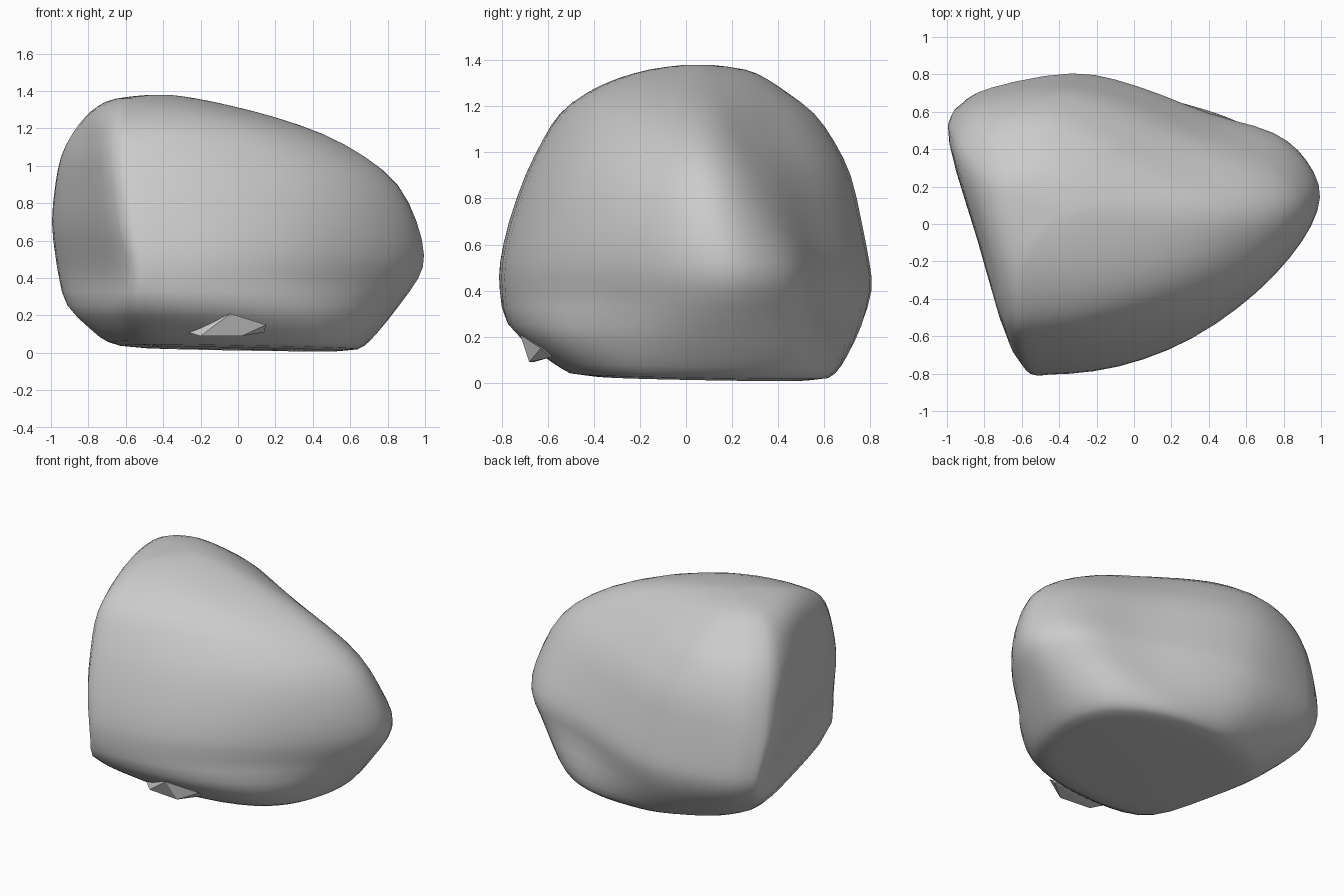
import bpy, bmesh
from mathutils import Vector

if "Cube" in bpy.data.objects:
    bpy.data.objects.remove(bpy.data.objects["Cube"])

# plan outlines of the boulder: foot, widest part, and shoulder near the top
LOW = [(-.6, .26), (-.54, .4), (-.43, .5), (-.2, .6), (0, .62), (.25, .6), (.45, .52), (.58, .4),
       (.65, .2), (.63, -.04), (.55, -.24), (.39, -.39), (.12, -.48), (-.22, -.5), (-.45, -.41), (-.55, -.08)]
MID = [(-1, .52), (-.96, .64), (-.8, .73), (-.35, .81), (0, .74), (.4, .59), (.75, .49), (.93, .34),
       (1, .15), (.9, -.09), (.65, -.37), (.3, -.62), (-.1, -.77), (-.48, -.81), (-.62, -.75), (-.82, -.1)]
TOP = [(-.9, .28), (-.86, .42), (-.74, .52), (-.48, .57), (-.2, .49), (.03, .36), (.27, .23), (.43, .14),
       (.5, .04), (.47, -.08), (.34, -.25), (.11, -.41), (-.22, -.53), (-.53, -.57), (-.68, -.52), (-.8, -.08)]

# z, then x and y extents at that height
LEVELS = [(.02, -.58, .62, -.49, .60), (.05, -.70, .68, -.54, .65), (.12, -.79, .75, -.64, .70),
          (.25, -.92, .86, -.78, .765), (.4, -.96, .97, -.81, .81), (.52, -.98, 1, -.81, .80),
          (.7, -1, .96, -.77, .765), (.9, -.98, .86, -.70, .72), (1.05, -.95, .68, -.625, .645),
          (1.17, -.89, .46, -.55, .56), (1.26, -.82, .20, -.43, .44), (1.32, -.75, -.03, -.30, .35),
          (1.36, -.66, -.22, -.16, .26), (1.38, -.48, -.36, -.01, .11)]


def smooth(rows, steps, closed):
    """Catmull-Rom curve through rows of numbers."""
    n, out = len(rows), []
    at = lambda i: rows[i % n] if closed else rows[max(0, min(n - 1, i))]
    for i in range(n if closed else n - 1):
        for s in range(steps):
            t = s / steps
            out.append([b + .5 * t * (c - a + t * (2 * a - 5 * b + 4 * c - d + t * (3 * (b - c) + d - a)))
                        for a, b, c, d in zip(at(i - 1), at(i), at(i + 1), at(i + 2))])
    if not closed:
        out.append(list(rows[-1]))
    return out


def unit(points):
    """Fit an outline to the 0..1 square."""
    lo = [min(p[k] for p in points) for k in (0, 1)]
    hi = [max(p[k] for p in points) for k in (0, 1)]
    return [[(p[k] - lo[k]) / (hi[k] - lo[k]) for k in (0, 1)] for p in points]


def blend(first, second, t):
    t = max(0, min(1, t))
    return [[a + (b - a) * t for a, b in zip(p, q)] for p, q in zip(first, second)]


def rounded(points):
    """Push an outline in the unit square onto a circle."""
    out = []
    for p in points:
        d = Vector((p[0] - .5, p[1] - .5)).normalized() * .5
        out.append([d.x + .5, d.y + .5])
    return out


def make_object(name, bm):
    bmesh.ops.recalc_face_normals(bm, faces=bm.faces)
    mesh = bpy.data.meshes.new(name)
    bm.to_mesh(mesh)
    bm.free()
    ob = bpy.data.objects.new(name, mesh)
    bpy.context.collection.objects.link(ob)
    return ob


# boulder: loft the blended outlines through the levels
low, mid, top = [unit(smooth(o, 3, True)) for o in (LOW, MID, TOP)]
crown = blend(top, rounded(top), .45)
bm = bmesh.new()
rings = []
for z, x0, x1, y0, y1 in smooth(LEVELS, 2, False):
    shape = blend(low, mid, (z - .05) / .3)
    shape = blend(shape, top, (z - .5) / .6)
    shape = unit(blend(shape, crown, (z - 1.15) / .2))
    tilt = .018 * max(0, 1 - z / .3)
    ring = []
    for u, v in shape:
        x, y = x0 + u * (x1 - x0), y0 + v * (y1 - y0)
        # the underside tilts up slightly towards the front left
        ring.append(bm.verts.new((x, y, max(0, z - tilt * (x + y)))))
    rings.append(ring)
n = len(mid)
for a, b in zip(rings, rings[1:]):
    for i in range(n):
        j = (i + 1) % n
        bm.faces.new((a[i], a[j], b[j], b[i]))
for ring in (rings[0], rings[-1]):
    centre = bm.verts.new(sum((v.co for v in ring), Vector()) / n)
    for i in range(n):
        bm.faces.new((ring[i], ring[(i + 1) % n], centre))
boulder = make_object("boulder", bm)
# relax the surface a little so the outlines run into each other
relax = boulder.modifiers.new("relax", 'SMOOTH')
relax.factor, relax.iterations = .4, 3
bpy.context.view_layer.objects.active = boulder
boulder.select_set(True)
bpy.ops.object.shade_smooth_by_angle(angle=1.0)

# loose flat-sided chip at the foot of the front
bm = bmesh.new()
for p in [(-.27, -.60, .11), (-.04, -.72, .21), (.15, -.63, .15), (.14, -.59, .11),
          (.02, -.68, .09), (-.2, -.66, .09), (-.04, -.55, .14)]:
    bm.verts.new(p)
bmesh.ops.convex_hull(bm, input=bm.verts)
make_object("chip", bm)
